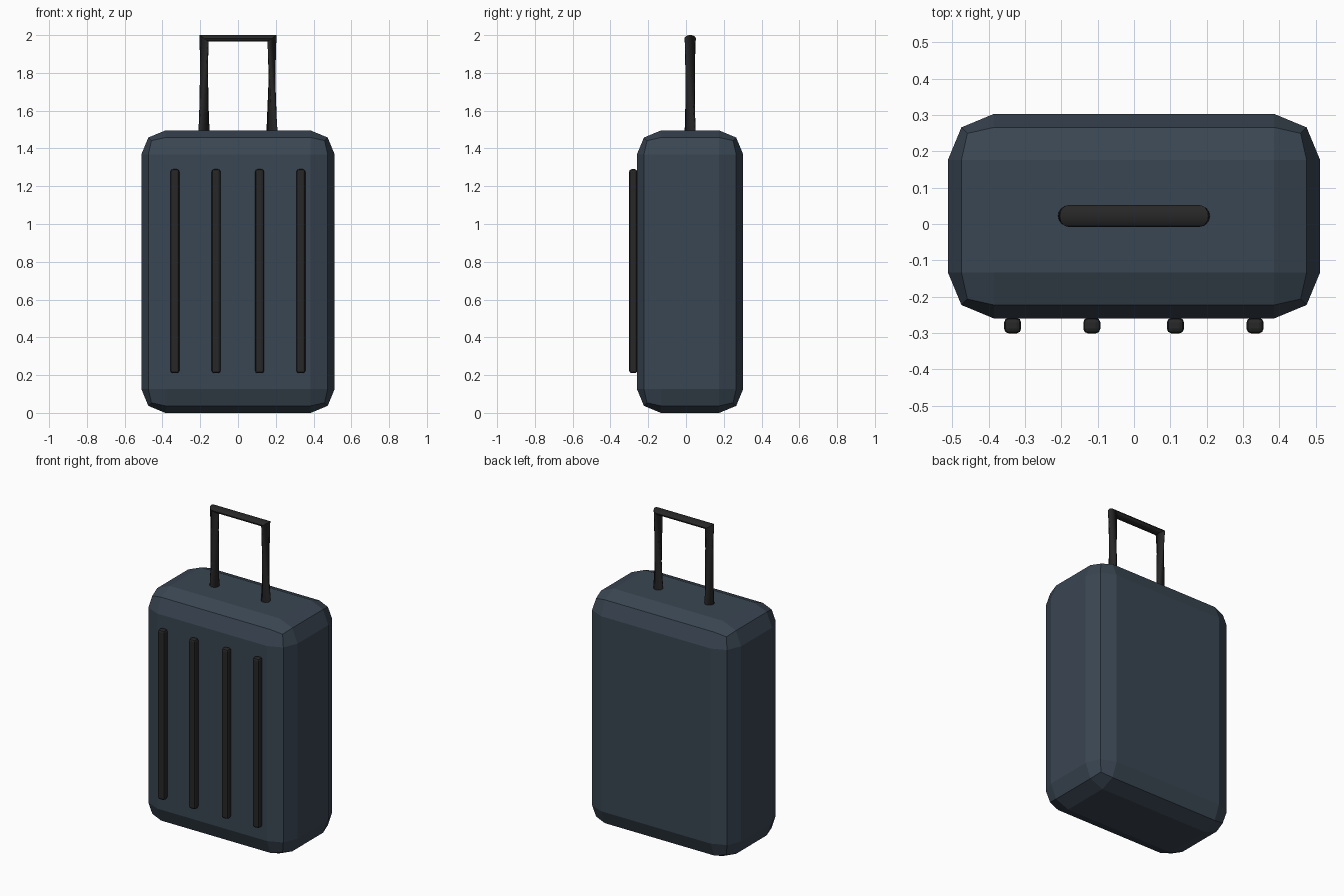
import bpy, bmesh, math
from mathutils import Vector

if "Cube" in bpy.data.objects:
    bpy.data.objects.remove(bpy.data.objects["Cube"])


def material(name, rgb):
    m = bpy.data.materials.new(name)
    m.diffuse_color = (*rgb, 1)
    m.use_nodes = True
    m.node_tree.nodes["Principled BSDF"].inputs["Base Color"].default_value = m.diffuse_color
    return m


SLATE = material("slate_blue", (0.042, 0.061, 0.085))
BLACK = material("soft_black", (0.02, 0.02, 0.02))


def add_object(name, bm, mat):
    bmesh.ops.recalc_face_normals(bm, faces=bm.faces[:])
    me = bpy.data.meshes.new(name)
    bm.to_mesh(me)
    bm.free()
    me.materials.append(mat)
    ob = bpy.data.objects.new(name, me)
    bpy.context.collection.objects.link(ob)
    return ob


def rounded_box(name, lo, hi, bevel, mat):
    lo, hi = Vector(lo), Vector(hi)
    bm = bmesh.new()
    bmesh.ops.create_cube(bm, size=1)
    for v in bm.verts:
        v.co = (lo + hi) / 2 + v.co * (hi - lo)
    bmesh.ops.bevel(bm, geom=bm.edges[:], offset=bevel, segments=2,
                    profile=0.5, affect='EDGES', clamp_overlap=True)
    return add_object(name, bm, mat)


def tube(name, path, radius, sides, mat):
    """Sweep a circle; rings follow the averaged direction, so corners pinch."""
    pts = [Vector(p) for p in path]
    bm = bmesh.new()
    rings = []
    for i, p in enumerate(pts):
        t = (pts[min(i + 1, len(pts) - 1)] - pts[max(i - 1, 0)]).normalized()
        up = Vector((0, 1, 0)) if abs(t.z) > 0.9 else Vector((0, 0, 1))
        u = t.cross(up).normalized()
        w = u.cross(t)
        angles = [2 * math.pi * k / sides for k in range(sides)]
        rings.append([bm.verts.new(p + radius * (u * math.cos(a) + w * math.sin(a)))
                      for a in angles])
    for a, b in zip(rings, rings[1:]):
        for k in range(sides):
            n = (k + 1) % sides
            bm.faces.new((a[k], a[n], b[n], b[k]))
    bm.faces.new(rings[0])
    bm.faces.new(rings[-1])
    return add_object(name, bm, mat)


# Suitcase shell
rounded_box("suitcase_body", (-0.512, -0.26, 0), (0.512, 0.303, 1.495), 0.127, SLATE)

# Four raised ribs on the front
for i, x in enumerate((-0.334, -0.116, 0.114, 0.333)):
    rounded_box(f"front_rib_{i + 1}", (x - 0.0235, -0.301, 0.21),
                (x + 0.0235, -0.258, 1.29), 0.013, BLACK)

# Pull handle
Y, TOP = 0.022, 1.983
handle = tube("pull_handle", [(-0.18, Y, 1.475), (-0.18, Y, TOP),
                              (0.18, Y, TOP), (0.18, Y, 1.475)], 0.03, 16, BLACK)
bpy.context.view_layer.objects.active = handle
handle.select_set(True)
bpy.ops.object.shade_smooth_by_angle(angle=math.radians(35))
